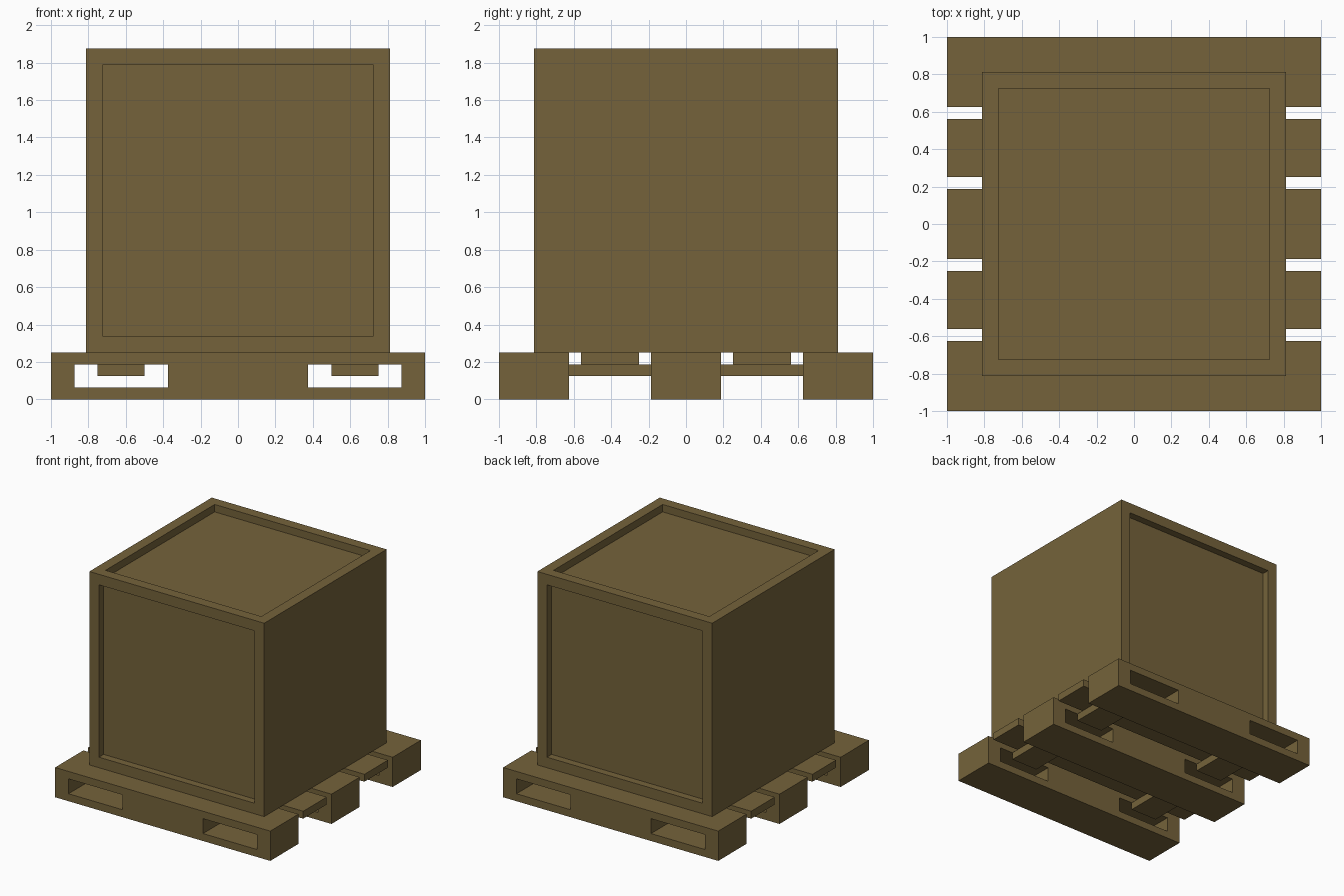
import bpy
import bmesh
from mathutils import Matrix

U = 1 / 16  # board thickness, the module of the whole model

if "Cube" in bpy.data.objects:
    bpy.data.objects.remove(bpy.data.objects["Cube"])

# One plain brown wood
wood = bpy.data.materials.new("brown_wood")
wood.use_nodes = True
colour = (0.178, 0.124, 0.043, 1)
wood.diffuse_color = colour
bsdf = next(n for n in wood.node_tree.nodes if n.type == 'BSDF_PRINCIPLED')
bsdf.inputs["Base Color"].default_value = colour
bsdf.inputs["Roughness"].default_value = 0.9


def box(name, size, centre, edit=None):
    """Flat-faced box with an optional bmesh edit."""
    bm = bmesh.new()
    bmesh.ops.create_cube(bm, size=1, matrix=Matrix.Diagonal((*size, 1)))
    if edit:
        edit(bm)
    mesh = bpy.data.meshes.new(name)
    bm.to_mesh(mesh)
    bm.free()
    mesh.materials.append(wood)
    obj = bpy.data.objects.new(name, mesh)
    obj.location = centre
    bpy.context.collection.objects.link(obj)
    return obj


def recess_panels(bm):
    """Sink a square panel into every face except the two plain sides."""
    bm.normal_update()
    panels = [f for f in bm.faces if abs(f.normal.x) < 0.5]
    bmesh.ops.inset_individual(bm, faces=panels, thickness=2 * U)
    bmesh.ops.inset_individual(bm, faces=panels, thickness=0, depth=-U)


def cut(obj, cutter):
    """Subtract the cutter and remove it."""
    mod = obj.modifiers.new("fork_opening", 'BOOLEAN')
    mod.operation = 'DIFFERENCE'
    mod.solver = 'EXACT'
    mod.object = cutter
    bpy.context.view_layer.objects.active = obj
    bpy.ops.object.modifier_apply(modifier=mod.name)
    bpy.data.objects.remove(cutter)


# Crate
box("crate", (26 * U, 26 * U, 26 * U), (0, 0, 17 * U), recess_panels)

# Pallet runners with two fork openings each
for name, y in (("front", -13 * U), ("middle", 0), ("back", 13 * U)):
    runner = box(name + "_runner", (2, 6 * U, 4 * U), (0, y, 2 * U))
    for side in (-1, 1):
        cut(runner, box("opening_cutter", (8 * U, 8 * U, 2 * U),
                        (side * 10 * U, y, 2 * U)))

# Deck boards between the runners, carried by short cross supports
for row, ys in (("front", -1), ("back", 1)):
    y = ys * 6.5 * U
    box(row + "_deck_board", (2, 5 * U, U), (0, y, 3.5 * U))
    for side, xs in (("right", -1), ("left", 1)):
        box(f"{row}_{side}_support", (4 * U, 7 * U, U),
            (xs * 10 * U, y, 2.5 * U))
